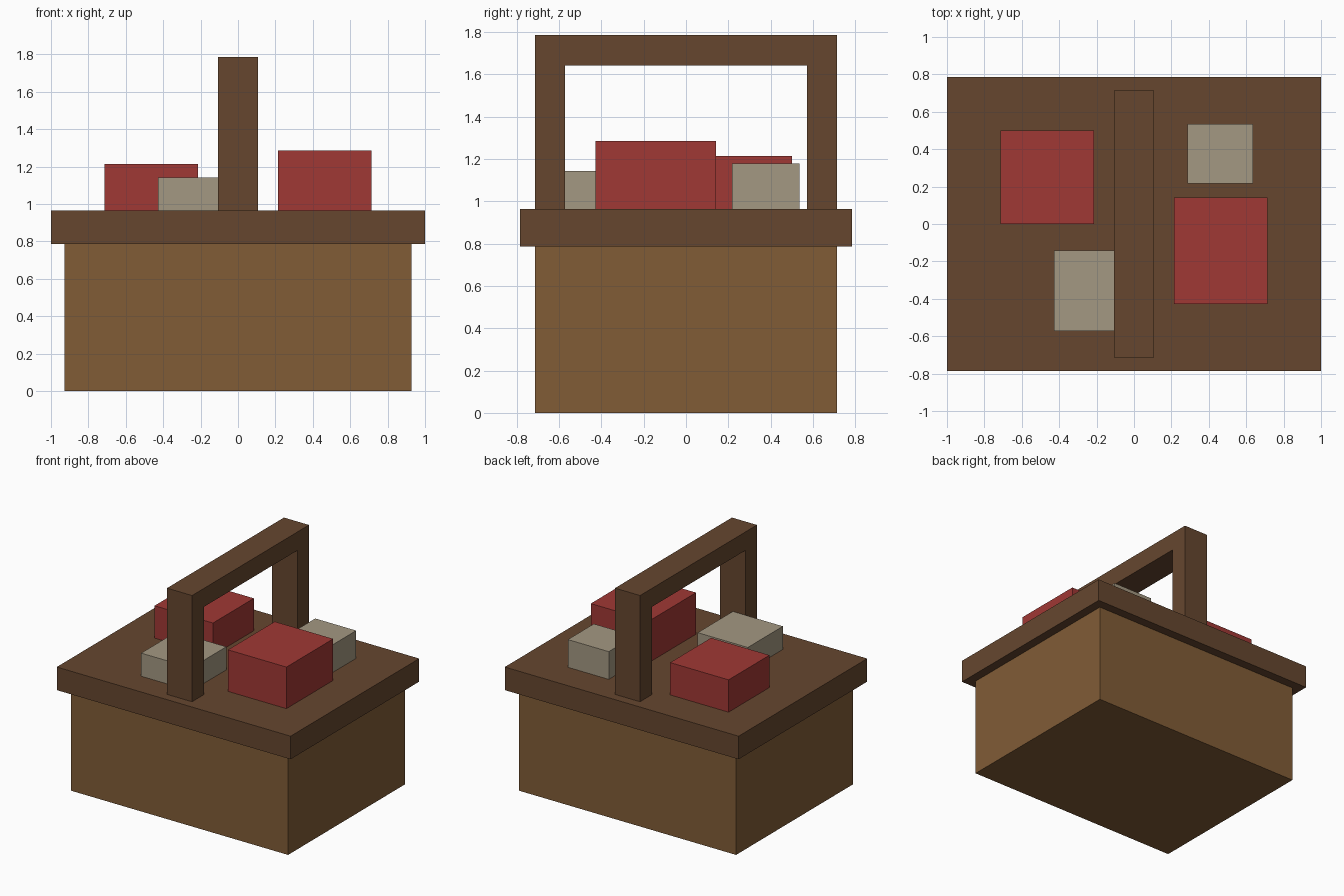
import bpy, bmesh

if "Cube" in bpy.data.objects:
    bpy.data.objects.remove(bpy.data.objects["Cube"])

U = 1 / 14  # layout unit


def material(name, rgb):
    m = bpy.data.materials.new(name)
    m.diffuse_color = (*rgb, 1)
    m.use_nodes = True
    m.node_tree.nodes["Principled BSDF"].inputs["Base Color"].default_value = m.diffuse_color
    return m


WICKER = material("wicker", (0.22, 0.107, 0.037))
DARK = material("dark_wood", (0.133, 0.062, 0.028))
RED = material("red", (0.352, 0.04, 0.035))
BEIGE = material("beige", (0.37, 0.314, 0.223))


def finish(name, bm, mat):
    bmesh.ops.recalc_face_normals(bm, faces=bm.faces)
    mesh = bpy.data.meshes.new(name)
    bm.to_mesh(mesh)
    bm.free()
    mesh.materials.append(mat)
    obj = bpy.data.objects.new(name, mesh)
    bpy.context.collection.objects.link(obj)


def box(name, x, y, z, mat):
    """Box from (min, max) ranges in layout units."""
    bm = bmesh.new()
    bmesh.ops.create_cube(bm, size=1)
    for v in bm.verts:
        v.co = [U * ((r[0] + r[1]) / 2 + c * (r[1] - r[0]))
                for r, c in zip((x, y, z), v.co)]
    finish(name, bm, mat)


# Basket body and overhanging lid
box("basket_body", (-13, 13), (-10, 10), (0, 11), WICKER)
box("basket_lid", (-14, 14), (-11, 11), (11, 13.5), DARK)

# Arched handle: side profile extruded along x
profile = [(-10, 13.5), (-10, 25), (10, 25), (10, 13.5),
           (8, 13.5), (8, 23), (-8, 23), (-8, 13.5)]
bm = bmesh.new()
face = bm.faces.new([bm.verts.new((-1.5 * U, y * U, z * U)) for y, z in profile])
ext = bmesh.ops.extrude_face_region(bm, geom=[face], use_keep_orig=True)
bmesh.ops.translate(bm, vec=(3 * U, 0, 0),
                    verts=[g for g in ext["geom"] if isinstance(g, bmesh.types.BMVert)])
finish("handle", bm, DARK)

# Packages resting on the lid: x range, y range, top, material
packages = {
    "red_package_left": ((-10, -3), (0, 7), 17, RED),
    "red_package_right": ((3, 10), (-6, 2), 18, RED),
    "beige_package_front": ((-6, 0), (-8, -2), 16, BEIGE),
    "beige_package_back": ((4, 8.9), (3.05, 7.5), 16.5, BEIGE),
}
for name, (x, y, top, mat) in packages.items():
    box(name, x, y, (13.5, top), mat)
